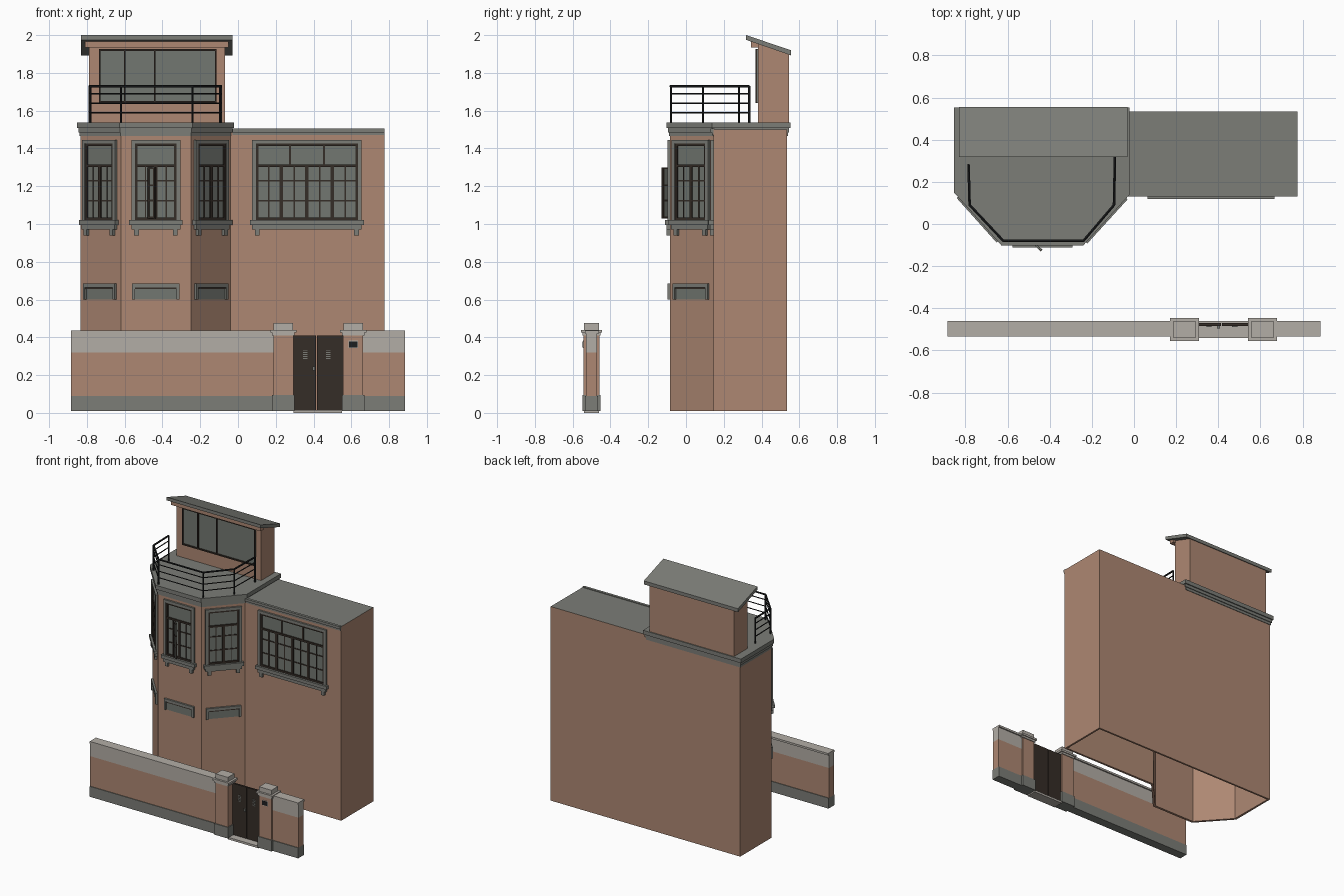
import bpy, bmesh
from math import atan2
from mathutils import Matrix, Vector

old = bpy.data.objects.get("Cube")
if old:
    bpy.data.objects.remove(old, do_unlink=True)

COLOURS = {
    "tan_wall": (0.42, 0.245, 0.17),
    "grey_stone": (0.2, 0.205, 0.185),
    "light_stone": (0.45, 0.42, 0.38),
    "dark_wood": (0.036, 0.026, 0.02),
    "glass": (0.17, 0.185, 0.165),
    "black_metal": (0.012, 0.013, 0.014),
}
NAMES = list(COLOURS)
TAN, STONE, LIGHT, WOOD, GLASS, METAL = range(len(NAMES))
MATS = []
for key, rgb in COLOURS.items():
    m = bpy.data.materials.new(key)
    m.use_nodes = True
    m.diffuse_color = (*rgb, 1)
    m.node_tree.nodes["Principled BSDF"].inputs["Base Color"].default_value = (*rgb, 1)
    MATS.append(m)


def finish(name, bm):
    bmesh.ops.recalc_face_normals(bm, faces=bm.faces)
    mesh = bpy.data.meshes.new(name)
    bm.to_mesh(mesh)
    bm.free()
    for m in MATS:
        mesh.materials.append(m)
    ob = bpy.data.objects.new(name, mesh)
    bpy.context.scene.collection.objects.link(ob)
    return ob


def add_box(bm, x, y, z, mat, matrix=Matrix()):
    size = [b - a for a, b in (x, y, z)]
    mid = [(a + b) / 2 for a, b in (x, y, z)]
    place = matrix @ Matrix.Translation(mid) @ Matrix.Diagonal((*size, 1))
    verts = bmesh.ops.create_cube(bm, size=1, matrix=place)["verts"]
    for f in {f for v in verts for f in v.link_faces}:
        f.material_index = mat


def box(name, x, y, z, mat):
    bm = bmesh.new()
    add_box(bm, x, y, z, mat)
    return finish(name, bm)


def prism(name, points, shift, mat):
    """Extrude a closed outline of 3D points along shift."""
    bm = bmesh.new()
    face = bm.faces.new([bm.verts.new(p) for p in points])
    new = bmesh.ops.extrude_face_region(bm, geom=[face])["geom"]
    bmesh.ops.translate(bm, vec=shift, verts=[v for v in new if isinstance(v, bmesh.types.BMVert)])
    for f in bm.faces:
        f.material_index = mat
    return finish(name, bm)


def offset(poly, d):
    """Grow a counter-clockwise outline by d with mitred corners."""
    out = []
    for i, p in enumerate(poly):
        p = Vector(p)
        a = (p - Vector(poly[i - 1])).normalized()
        b = (Vector(poly[(i + 1) % len(poly)]) - p).normalized()
        na, nb = Vector((a.y, -a.x)), Vector((b.y, -b.x))
        out.append(p + (na + nb) * d / (1 + na.dot(nb)))
    return out


# House walls: open underneath, with wall thickness
BASE, TOP, BACK = 0.01, 1.5, 0.535
LEFT, FRONT_A, FRONT_B, RIGHT = (-0.835, 0.155), (-0.62, -0.085), (-0.25, -0.085), (-0.04, 0.145)
outline = [LEFT, FRONT_A, FRONT_B, RIGHT, (0.775, 0.145), (0.775, BACK), (-0.835, BACK)]
walls = prism("house_walls", [(x, y, BASE) for x, y in outline], (0, 0, TOP - BASE), TAN)
bm = bmesh.new()
bm.from_mesh(walls.data)
bmesh.ops.delete(bm, geom=[f for f in bm.faces if f.normal.z < -0.9], context="FACES_ONLY")
for f in bm.faces:
    if f.normal.z > 0.9:
        f.material_index = STONE
bm.to_mesh(walls.data)
bm.free()
thick = walls.modifiers.new("thickness", "SOLIDIFY")
thick.thickness = 0.02
thick.offset = -1

# Stepped cornices
bay = [LEFT, FRONT_A, FRONT_B, RIGHT, (-0.04, BACK), (-0.835, BACK)]
for i, (z, h, d) in enumerate([(1.465, 0.02, 0.004), (1.485, 0.022, 0.01), (1.507, 0.031, 0.018)]):
    prism(f"bay_cornice_{i}", [(p.x, p.y, z) for p in offset(bay, d)], (0, 0, h), STONE)
box("wing_cornice_lower", (-0.03, 0.775), (0.138, 0.15), (1.47, 1.485), STONE)
box("wing_cornice_upper", (-0.03, 0.775), (0.13, 0.15), (1.485, 1.505), STONE)


def edge_frame(p, q):
    mid = (Vector(p) + Vector(q)) / 2
    angle = atan2(q[1] - p[1], q[0] - p[0])
    return Matrix.Translation((mid.x, mid.y, 0)) @ Matrix.Rotation(angle, 4, "Z")


def window(name, matrix, w, columns, uppers):
    """Window w wide; local -y points out of the wall."""
    bm = bmesh.new()
    h = w / 2

    def put(x0, x1, out, z0, z1, mat):
        add_box(bm, (x0, x1), (-out, 0.005), (z0, z1), mat, matrix)

    bottom, top, transom, rim = 1.02, 1.445, 1.31, 0.02
    put(-h, h, 0.002, bottom, top, GLASS)
    # stone surround, sill and brackets
    for s in (-1, 1):
        a, b = sorted((s * h, s * (h - rim)))
        put(a, b, 0.014, bottom, top, STONE)
        a, b = sorted((s * (h - 0.015), s * (h - 0.04)))
        put(a, b, 0.018, 0.94, 0.975, STONE)
        a, b = sorted((s * (h - rim), s * (h - rim - 0.014)))
        put(a, b, 0.009, bottom, top - rim, WOOD)
    put(-h, h, 0.014, top - rim, top, STONE)
    put(-h - 0.012, h + 0.012, 0.026, 0.995, bottom, STONE)
    put(-h, h, 0.018, 0.97, 0.995, STONE)
    # timber frame and glazing bars
    g = h - rim
    for z in (bottom, transom - 0.008, top - rim - 0.012):
        put(-g, g, 0.01, z, z + 0.014, WOOD)
    for z in (1.12, 1.225):
        put(-g, g, 0.006, z, z + 0.008, WOOD)
    for i in range(1, columns):
        x = -g + 2 * g * i / columns
        put(x - 0.009, x + 0.009, 0.009, bottom, transom, WOOD)
    for i in range(columns):
        x = -g + 2 * g * (i + 0.5) / columns
        put(x - 0.003, x + 0.003, 0.006, bottom, transom, WOOD)
    for i in range(1, uppers):
        x = -g + 2 * g * i / uppers
        put(x - 0.005, x + 0.005, 0.009, transom, top - rim, WOOD)
    return finish(name, bm)


def vent(name, matrix):
    bm = bmesh.new()
    for x, out, z, mat in [((-0.11, 0.11), 0.003, (0.6, 0.665), GLASS),
                           ((-0.125, 0.125), 0.014, (0.665, 0.685), STONE),
                           ((-0.125, -0.11), 0.014, (0.6, 0.665), STONE),
                           ((0.11, 0.125), 0.014, (0.6, 0.665), STONE),
                           ((-0.11, 0.11), 0.007, (0.655, 0.665), WOOD)]:
        add_box(bm, x, (-out, 0.005), z, mat, matrix)
    finish(name, bm)


for side, p, q in [("right", LEFT, FRONT_A), ("front", FRONT_A, FRONT_B), ("left", FRONT_B, RIGHT)]:
    frame = edge_frame(p, q)
    window(f"bay_window_{side}", frame, 0.26, 2, 1)
    vent(f"bay_vent_{side}", frame)
window("wing_window", Matrix.Translation((0.365, 0.145, 0)), 0.58, 4, 3)

# Casement standing open on the front of the bay
swing = Matrix.Translation((-0.475, -0.092, 0)) @ Matrix.Rotation(-0.75, 4, "Z")
bm = bmesh.new()
add_box(bm, (0, 0.05), (-0.003, 0.003), (1.03, 1.3), GLASS, swing)
for x in (0, 0.04):
    add_box(bm, (x, x + 0.01), (-0.006, 0.006), (1.03, 1.3), WOOD, swing)
for z in (1.03, 1.12, 1.2, 1.29):
    add_box(bm, (0, 0.05), (-0.005, 0.005), (z, z + 0.01), WOOD, swing)
finish("open_casement", bm)

# Rooftop room with sloping roof
prism("roof_room", [(-0.79, y, z) for y, z in [(0.38, 1.535), (0.545, 1.535), (0.545, 1.9), (0.38, 1.955)]],
      (0.72, 0, 0), TAN)
prism("roof_room_roof", [(-0.83, y, z) for y, z in [(0.318, 1.975), (0.555, 1.893), (0.555, 1.92), (0.318, 2)]],
      (0.8, 0, 0), STONE)
box("roof_room_eave", (-0.81, -0.05), (0.345, 0.385), (1.935, 1.965), TAN)
bm = bmesh.new()
add_box(bm, (-0.735, -0.115), (0.376, 0.385), (1.64, 1.925), GLASS)
for x in (-0.735, -0.604, -0.445, -0.123):
    add_box(bm, (x, x + 0.008), (0.368, 0.385), (1.64, 1.925), WOOD)
for z in (1.64, 1.917):
    add_box(bm, (-0.735, -0.115), (0.368, 0.385), (z, z + 0.01), WOOD)
finish("roof_room_window", bm)

# Terrace railing
bm = bmesh.new()


def rod(a, b, r):
    a, b = Vector(a), Vector(b)
    turn = (b - a).to_track_quat("Z", "Y").to_matrix().to_4x4()
    verts = bmesh.ops.create_cone(bm, cap_ends=True, segments=6, radius1=r, radius2=r, depth=(b - a).length,
                                  matrix=Matrix.Translation((a + b) / 2) @ turn)["verts"]
    for f in {f for v in verts for f in v.link_faces}:
        f.material_index = METAL


path = [(-0.785, 0.28), (-0.78, 0.09), (-0.62, -0.08), (-0.24, -0.08), (-0.095, 0.09), (-0.09, 0.335)]
for p in path:
    rod((*p, 1.53), (*p, 1.73), 0.006)
for p, q in zip(path, path[1:]):
    for z, r in [(1.73, 0.007), (1.69, 0.004), (1.64, 0.004), (1.59, 0.004)]:
        rod((*p, z), (*q, z), r)
finish("terrace_railing", bm)

# Garden wall on both sides of the gate
for side, x in [("right", (-0.885, 0.2)), ("left", (0.65, 0.885))]:
    box(f"garden_wall_base_{side}", x, (-0.535, -0.465), (BASE, 0.09), STONE)
    box(f"garden_wall_body_{side}", x, (-0.53, -0.47), (0.09, 0.32), TAN)
    box(f"garden_wall_band_{side}", x, (-0.53, -0.47), (0.32, 0.42), LIGHT)
    box(f"garden_wall_cap_{side}", x, (-0.535, -0.46), (0.42, 0.435), LIGHT)

# Gate pillars
for side, c in [("right", 0.24), ("left", 0.61)]:
    for part, w, d, z, mat in [("base", 0.06, 0.048, (BASE, 0.095), STONE),
                               ("shaft", 0.053, 0.042, (0.095, 0.41), TAN),
                               ("neck", 0.06, 0.048, (0.41, 0.425), LIGHT),
                               ("cap", 0.069, 0.055, (0.425, 0.44), LIGHT),
                               ("top", 0.052, 0.04, (0.44, 0.475), LIGHT)]:
        box(f"pillar_{part}_{side}", (c - w, c + w), (-0.5 - d, -0.5 + d), z, mat)

# Gate leaves with small grilles, handle, threshold and plate
for side, x in [("right", (0.295, 0.413)), ("left", (0.417, 0.555))]:
    box(f"gate_leaf_{side}", x, (-0.485, -0.47), (0.015, 0.41), WOOD)
bm = bmesh.new()
for c in (0.355, 0.478):
    for i in range(5):
        z = 0.285 + i * 0.011
        add_box(bm, (c - 0.012, c + 0.012), (-0.489, -0.484), (z, z + 0.005), STONE)
finish("gate_grilles", bm)
box("gate_handle", (0.395, 0.408), (-0.497, -0.484), (0.225, 0.245), STONE)
box("threshold", (0.295, 0.55), (-0.54, -0.46), (0, 0.016), LIGHT)
box("plate_border", (0.584, 0.636), (-0.545, -0.54), (0.344, 0.382), LIGHT)
box("plate", (0.587, 0.633), (-0.547, -0.54), (0.347, 0.379), METAL)
